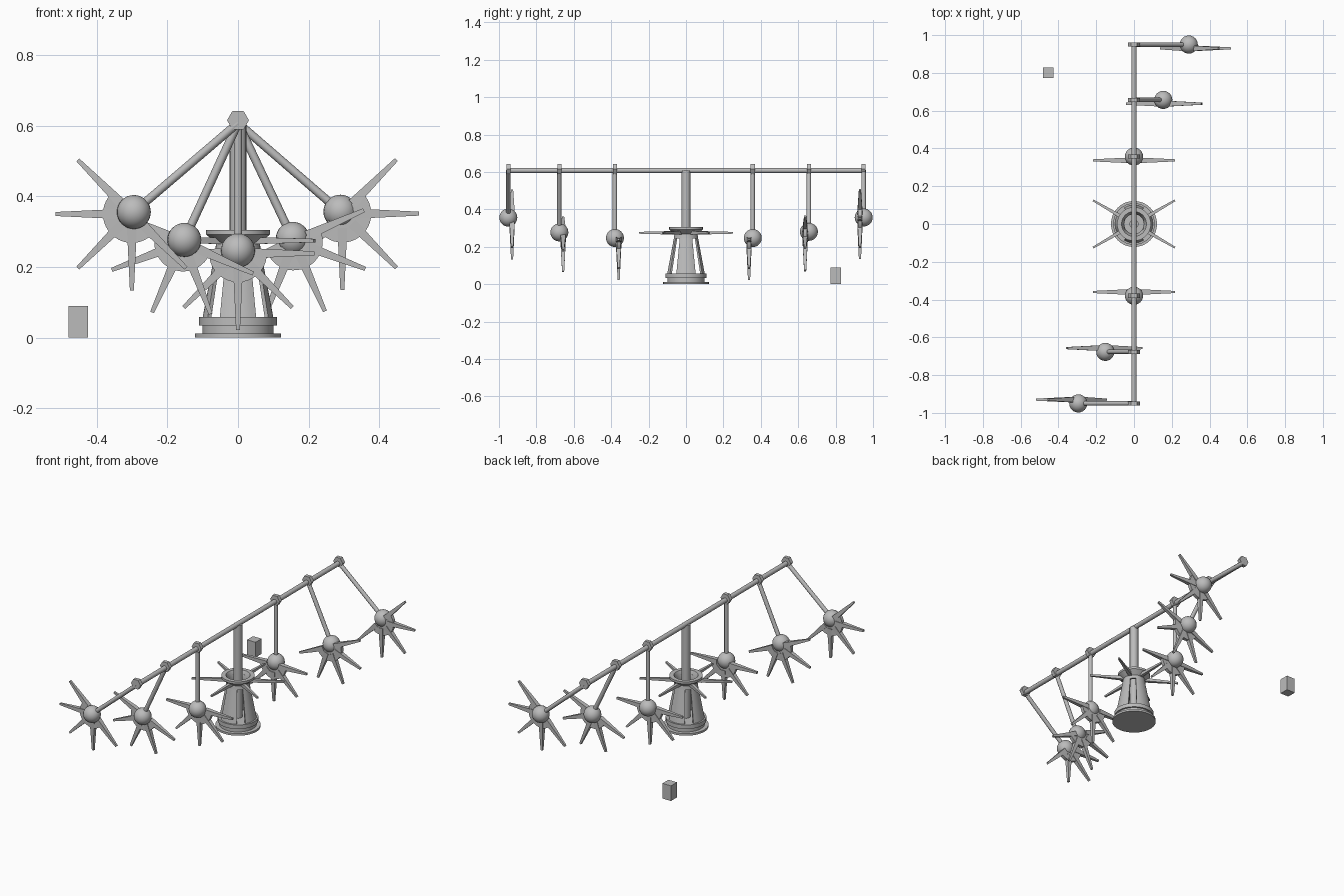
import bpy, bmesh, math
from mathutils import Vector, Matrix

if "Cube" in bpy.data.objects:
    bpy.data.objects.remove(bpy.data.objects["Cube"])

grey = bpy.data.materials.new("plain_grey")
grey.diffuse_color = (0.5, 0.5, 0.5, 1)
grey.use_nodes = True
grey.node_tree.nodes["Principled BSDF"].inputs["Base Color"].default_value = grey.diffuse_color


def finish(name, bm, smooth=False):
    bmesh.ops.recalc_face_normals(bm, faces=bm.faces[:])
    me = bpy.data.meshes.new(name)
    bm.to_mesh(me)
    bm.free()
    me.materials.append(grey)
    ob = bpy.data.objects.new(name, me)
    bpy.context.collection.objects.link(ob)
    if smooth:
        bpy.ops.object.select_all(action='DESELECT')
        ob.select_set(True)
        bpy.context.view_layer.objects.active = ob
        bpy.ops.object.shade_smooth_by_angle(angle=math.radians(35))
    return ob


def rod(bm, a, b, r1, r2, segs, roll=0.0):
    """Tapered rod from a to b."""
    a, b = Vector(a), Vector(b)
    d = b - a
    m = (Matrix.Translation((a + b) / 2) @ d.to_track_quat('Z', 'Y').to_matrix().to_4x4()
         @ Matrix.Rotation(roll, 4, 'Z'))
    bmesh.ops.create_cone(bm, cap_ends=True, segments=segs, radius1=r1, radius2=r2,
                          depth=d.length, matrix=m)


def lathe(bm, profile, segs):
    """Closed profile of (radius, z) turned about z."""
    rings = [[bm.verts.new((r * math.cos(2 * math.pi * i / segs),
                            r * math.sin(2 * math.pi * i / segs), z)) for r, z in profile]
             for i in range(segs)]
    n = len(profile)
    for i in range(segs):
        p, q = rings[i], rings[(i + 1) % segs]
        for j in range(n):
            k = (j + 1) % n
            bm.faces.new((p[j], q[j], q[k], p[k]))


BEAM_Z = 0.608

# Base plinth: floor plate and two stacked rings
bm = bmesh.new()
for z0, z1, r in ((0, 0.012, 0.122), (0.012, 0.034, 0.1), (0.034, 0.058, 0.11)):
    rod(bm, (0, 0, z0), (0, 0, z1), r, r, 32)
finish("base_plinth", bm, True)

# Tower wall: four tapering panels with gaps on the diagonals
bm = bmesh.new()
half = math.radians(31)
for k in range(4):
    mid = k * math.pi / 2
    cols = []
    for i in range(9):
        t = mid - half + 2 * half * i / 8
        cols.append([bm.verts.new((r * math.cos(t), r * math.sin(t), z))
                     for r, z in ((0.1, 0.058), (0.064, 0.25), (0.054, 0.25), (0.088, 0.058))])
    for p, q in zip(cols, cols[1:]):
        for j in range(4):
            bm.faces.new((p[j], q[j], q[(j + 1) % 4], p[(j + 1) % 4]))
    bm.faces.new(cols[0])
    bm.faces.new(cols[-1])
finish("tower_panels", bm, True)

# Collar and flared rim
bm = bmesh.new()
lathe(bm, ((0.065, 0.245), (0.062, 0.268), (0.09, 0.292), (0.09, 0.305),
           (0.066, 0.305), (0.052, 0.275), (0.054, 0.245)), 32)
finish("tower_rim", bm, True)

# Horizontal spikes around the collar
bm = bmesh.new()
for k in range(6):
    t = math.radians(30 + 60 * k)
    c, s = math.cos(t), math.sin(t)
    rod(bm, (0.055 * c, 0.055 * s, 0.275), (0.25 * c, 0.25 * s, 0.275), 0.014, 0.007, 4, math.pi / 4)
finish("tower_spikes", bm)

# Central mast and long beam
bm = bmesh.new()
rod(bm, (0, 0, 0.05), (0, 0, BEAM_Z), 0.024, 0.024, 16)
finish("mast", bm, True)
bm = bmesh.new()
rod(bm, (0, -0.955, BEAM_Z), (0, 0.955, BEAM_Z), 0.014, 0.014, 12)
finish("beam", bm, True)

# Hanging stars: y, ball x, ball z, fan tilt in degrees
stars = ((-0.95, -0.295, 0.356, -45), (-0.677, -0.152, 0.277, -24), (-0.38, 0, 0.247, 0),
         (0.357, 0, 0.247, 0), (0.657, 0.155, 0.28, 24), (0.95, 0.29, 0.357, 45))
for n, (y, x, z, tilt) in enumerate(stars, 1):
    # hexagonal hub on the beam
    bm = bmesh.new()
    ring = [(0.031 * math.cos(k * math.pi / 3), 0.616 + 0.031 * math.sin(k * math.pi / 3))
            for k in range(6)]
    ends = [[bm.verts.new((px, y + dy, pz)) for px, pz in ring] for dy in (-0.011, 0.011)]
    for e in ends:
        bm.faces.new(e)
    for k in range(6):
        j = (k + 1) % 6
        bm.faces.new((ends[0][k], ends[0][j], ends[1][j], ends[1][k]))
    finish(f"hub_{n}", bm)

    # arm
    bm = bmesh.new()
    rod(bm, (0, y, BEAM_Z), (x, y, z), 0.012, 0.012, 12)
    finish(f"arm_{n}", bm, True)

    # ball
    bm = bmesh.new()
    bmesh.ops.create_uvsphere(bm, u_segments=24, v_segments=16, radius=0.048,
                              matrix=Matrix.Translation((x, y, z)))
    finish(f"ball_{n}", bm, True)

    # half disc on the side facing the tower
    yp = y + (0.02 if y < 0 else -0.02)
    out = math.radians(-90 + tilt)
    cx, cz = x + 0.008 * math.cos(out), z + 0.008 * math.sin(out)
    bm = bmesh.new()
    arc = [out + math.pi * (i / 20 - 0.5) for i in range(21)]
    sides = [[bm.verts.new((cx + 0.082 * math.cos(t), yp + dy, cz + 0.082 * math.sin(t)))
              for t in arc] for dy in (-0.01, 0.01)]
    for s in sides:
        bm.faces.new(s)
    for k in range(21):
        j = (k + 1) % 21
        bm.faces.new((sides[0][k], sides[0][j], sides[1][j], sides[1][k]))
    finish(f"half_disc_{n}", bm, True)

    # five spikes fanned over the half disc
    bm = bmesh.new()
    for k in range(-2, 3):
        t = out + k * math.pi / 4
        c, s = math.cos(t), math.sin(t)
        rod(bm, (cx + 0.04 * c, yp, cz + 0.04 * s), (cx + 0.217 * c, yp, cz + 0.217 * s),
            0.02, 0.008, 4, math.pi / 4)
    finish(f"star_spikes_{n}", bm)

# Separate small box
bm = bmesh.new()
bmesh.ops.create_cube(bm, size=1, matrix=Matrix.Translation((-0.453, 0.8, 0.045))
                      @ Matrix.Diagonal((0.056, 0.056, 0.09, 1)))
finish("small_box", bm)
